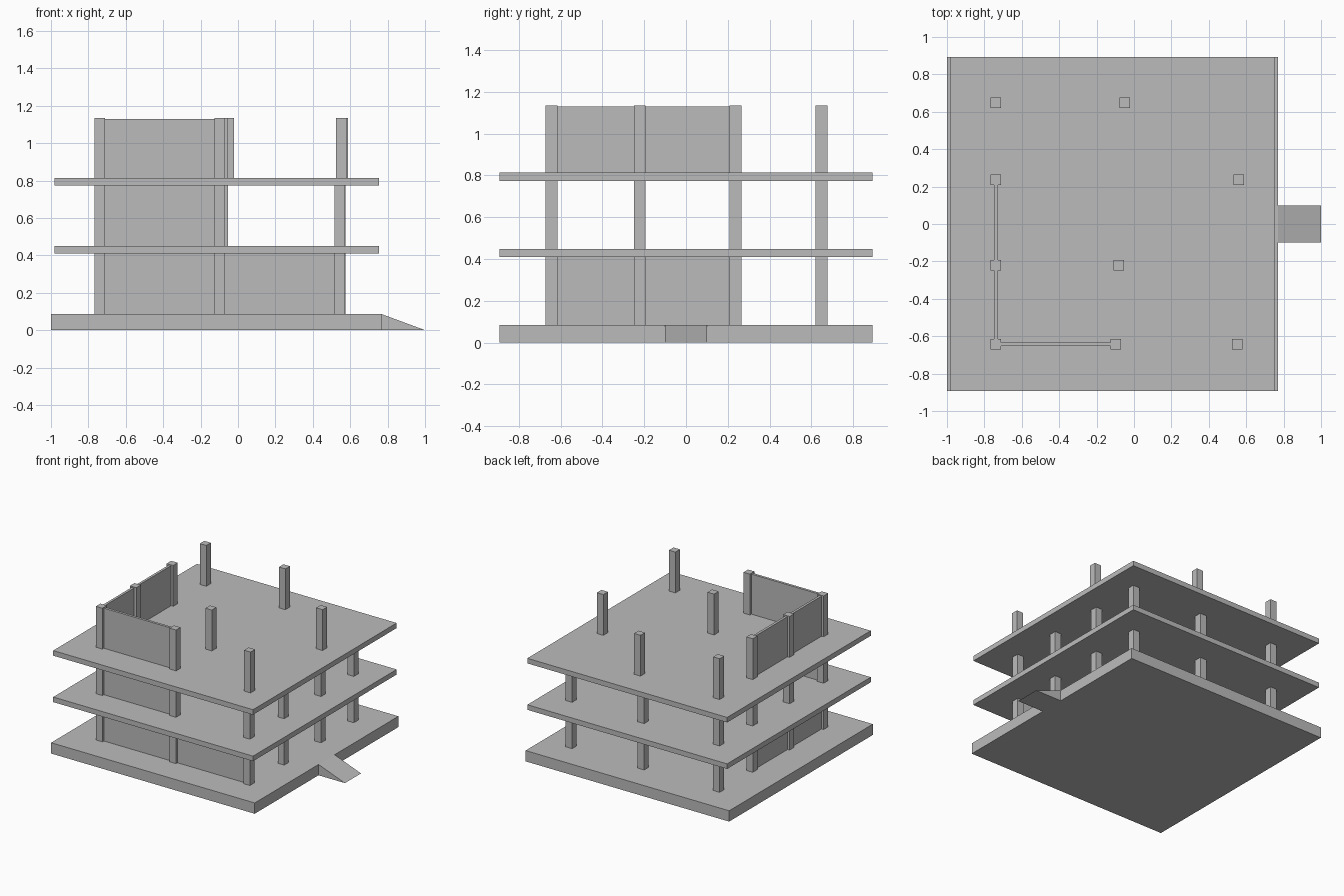
import bpy
import bmesh

cube = bpy.data.objects.get("Cube")
if cube:
    bpy.data.objects.remove(cube, do_unlink=True)

concrete = bpy.data.materials.new("concrete_grey")
concrete.use_nodes = True
GREY = (0.5, 0.5, 0.5, 1)
concrete.diffuse_color = GREY
concrete.node_tree.nodes["Principled BSDF"].inputs["Base Color"].default_value = GREY


def prism(name, outline, y0, y1):
    """Extrude an x-z outline along y."""
    bm = bmesh.new()
    face = bm.faces.new([bm.verts.new((x, y0, z)) for x, z in outline])
    side = bmesh.ops.extrude_face_region(bm, geom=[face])
    verts = [g for g in side["geom"] if isinstance(g, bmesh.types.BMVert)]
    bmesh.ops.translate(bm, verts=verts, vec=(0, y1 - y0, 0))
    bmesh.ops.recalc_face_normals(bm, faces=bm.faces)
    mesh = bpy.data.meshes.new(name)
    bm.to_mesh(mesh)
    bm.free()
    mesh.materials.append(concrete)
    obj = bpy.data.objects.new(name, mesh)
    bpy.context.collection.objects.link(obj)
    return obj


def box(name, x0, x1, y0, y1, z0, z1):
    return prism(name, [(x0, z0), (x1, z0), (x1, z1), (x0, z1)], y0, y1)


BASE_TOP, TOP = 0.085, 1.135
HALF_COLUMN, HALF_WALL = 0.028, 0.01
HALF_DEPTH = 0.892
LEFT, FRONT = -0.738, -0.643          # wall centre lines
ROW_2, ROW_3, BACK = -0.221, 0.237, 0.648

# Foundation, entrance ramp and floor slabs
box("foundation", -1, 0.77, -HALF_DEPTH, HALF_DEPTH, 0, BASE_TOP)
prism("entrance_ramp", [(0.77, 0), (1, 0), (0.77, BASE_TOP)], -0.1, 0.1)
slabs = [(0.409, 0.449), (0.774, 0.814)]
for i, (z0, z1) in enumerate(slabs):
    box(f"floor_slab_{i + 1}", -0.982, 0.755, -HALF_DEPTH, HALF_DEPTH, z0, z1)

# Column positions: full grid on the lower storeys, fewer on the open top
lower = {FRONT: (LEFT, -0.097, 0.545), ROW_2: (LEFT, -0.081, 0.548),
         ROW_3: (LEFT, -0.081, 0.548), BACK: (LEFT, -0.081, 0.545)}
upper = {FRONT: (LEFT, -0.097, 0.551), ROW_2: (LEFT, -0.081),
         ROW_3: (LEFT, 0.561), BACK: (LEFT, -0.05)}

# Each storey: name, bottom, top, columns, end of front wall, side wall present
storeys = [("ground", BASE_TOP, slabs[0][0], lower, 0.545, True),
           ("middle", slabs[0][1], slabs[1][0], lower, -0.097, False),
           ("top", slabs[1][1], TOP, upper, -0.097, True)]

for name, z0, z1, grid, wall_end, side_wall in storeys:
    for row, (y, xs) in enumerate(grid.items()):
        for col, x in enumerate(xs):
            box(f"{name}_column_{row + 1}_{col + 1}", x - HALF_COLUMN, x + HALF_COLUMN,
                y - HALF_COLUMN, y + HALF_COLUMN, z0, z1)
    wall_top = z1 - 0.006 if name == "top" else z1
    box(f"{name}_front_wall", LEFT, wall_end,
        FRONT - HALF_WALL, FRONT + HALF_WALL, z0, wall_top)
    if side_wall:
        box(f"{name}_side_wall", LEFT - HALF_WALL, LEFT + HALF_WALL,
            FRONT, ROW_3, z0, wall_top)
